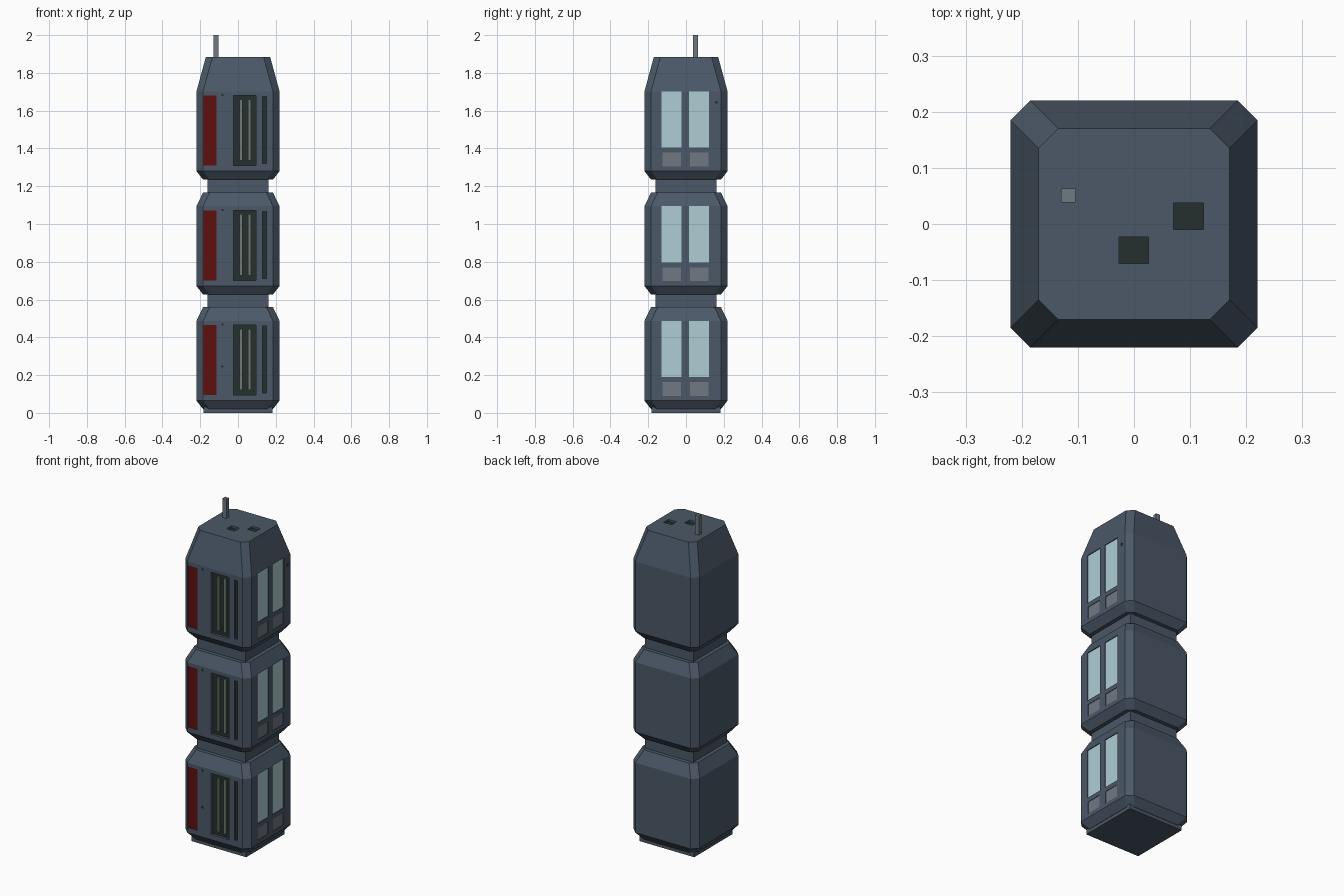
import bpy, bmesh
from mathutils import Vector

cube = bpy.data.objects.get("Cube")
if cube:
    bpy.data.objects.remove(cube, do_unlink=True)


def material(name, rgb):
    m = bpy.data.materials.new(name)
    m.use_nodes = True
    m.diffuse_color = (*rgb, 1)
    m.node_tree.nodes["Principled BSDF"].inputs["Base Color"].default_value = (*rgb, 1)
    return m


SLATE = material("slate", (0.07, 0.098, 0.136))
RED = material("dark red", (0.114, 0.005, 0.005))
DARK = material("dark green", (0.018, 0.03, 0.026))
GLASS = material("pale glass", (0.43, 0.61, 0.665))
GREY = material("grey panel", (0.162, 0.188, 0.223))
STRIP = material("grey green", (0.156, 0.195, 0.171))


def add_object(name, bm, mat):
    bmesh.ops.recalc_face_normals(bm, faces=bm.faces)
    mesh = bpy.data.meshes.new(name)
    bm.to_mesh(mesh)
    bm.free()
    mesh.materials.append(mat)
    ob = bpy.data.objects.new(name, mesh)
    bpy.context.collection.objects.link(ob)
    return ob


def add_box(bm, lo, hi):
    verts = bmesh.ops.create_cube(bm, size=1)["verts"]
    lo, hi = Vector(lo), Vector(hi)
    bmesh.ops.scale(bm, vec=hi - lo, verts=verts)
    bmesh.ops.translate(bm, vec=(lo + hi) / 2, verts=verts)


def box(name, lo, hi, mat):
    bm = bmesh.new()
    add_box(bm, lo, hi)
    return add_object(name, bm, mat)


def loft(name, sections, mat, cut=0.035):
    """Stack chamfered square sections given as (half width, height)."""
    bm = bmesh.new()
    rings = []
    for h, z in sections:
        c = h - cut
        pts = [(c, -h), (h, -c), (h, c), (c, h), (-c, h), (-h, c), (-h, -c), (-c, -h)]
        rings.append([bm.verts.new((x, y, z)) for x, y in pts])
    for a, b in zip(rings, rings[1:]):
        for i in range(8):
            j = (i + 1) % 8
            bm.faces.new((a[i], a[j], b[j], b[i]))
    bm.faces.new(rings[0][::-1])
    bm.faces.new(rings[-1])
    return add_object(name, bm, mat)


H = 0.22  # half width of the tower


def slab(side, a, b, z0, z1, near, far):
    """Box corners on a wall, from depth near to depth far inside it."""
    if side == "front":
        return (a, -H + near, z0), (b, -H + far, z1)
    if side == "side":
        return (H - far, a, z0), (H - near, b, z1)
    return (a, z0, 1.885 - far), (b, z1, 1.885 - near)  # roof: z0, z1 are y


# Recessed details: name, wall, span, height above floor level, depth, colour
DETAILS = [
    ("red_panel", "front", -0.183, -0.115, 0.095, 0.465, 0.008, RED),
    ("vent_panel", "front", -0.025, 0.095, 0.095, 0.465, 0.018, DARK),
    ("slot", "front", 0.13, 0.15, 0.105, 0.46, 0.012, DARK),
    ("socket", "front", -0.088, -0.078, 0.462, 0.472, 0.008, DARK),
]
for y0, y1 in ((-0.13, -0.023), (0.017, 0.123)):
    DETAILS.append(("window", "side", y0, y1, 0.19, 0.487, 0.008, GLASS))
    DETAILS.append(("lower_panel", "side", y0 + 0.005, y1 - 0.003, 0.09, 0.163, 0.006, GREY))


def carve(body, details, base):
    """Cut a pocket for each detail and lay a coloured plate in it."""
    bm = bmesh.new()
    for name, side, a, b, z0, z1, depth, mat in details:
        dz = 0 if side == "roof" else base
        add_box(bm, *slab(side, a, b, z0 + dz, z1 + dz, -0.02, depth))
        box(name, *slab(side, a, b, z0 + dz, z1 + dz, depth - 0.003, depth + 0.003), mat)
    cutter = add_object("cutter", bm, SLATE)
    mod = body.modifiers.new("pockets", "BOOLEAN")
    mod.operation = "DIFFERENCE"
    mod.solver = "EXACT"
    mod.object = cutter
    graph = bpy.context.evaluated_depsgraph_get()
    mesh = bpy.data.meshes.new_from_object(body.evaluated_get(graph))
    body.modifiers.clear()
    body.data = mesh
    bpy.data.objects.remove(cutter, do_unlink=True)


# Three stacked storeys
for n, base in enumerate((0, 0.607, 1.215)):
    details = list(DETAILS)
    top = [(0.185, base + 0.56)]
    if n == 0:
        details.append(("lock", "front", -0.089, -0.077, 0.24, 0.252, 0.008, DARK))
    if n == 2:
        top = [(0.17, 1.885)]
        details += [
            ("side_socket", "side", 0.153, 0.167, 0.422, 0.436, 0.008, DARK),
            ("roof_vent", "roof", 0.07, 0.124, -0.01, 0.037, 0.015, DARK),
            ("roof_vent", "roof", -0.027, 0.026, -0.07, -0.023, 0.015, DARK),
        ]
    storey = loft("storey", [(0.185, base + 0.02), (H, base + 0.065), (H, base + 0.487)] + top, SLATE)
    carve(storey, details, base)
    # Light bars inside the vent
    for x in (0.017, 0.062):
        box("vent_bar", *slab("front", x - 0.008, x + 0.008, base + 0.12, base + 0.445, 0.005, 0.018), STRIP)

# Necks between storeys, and the foot
for z in (0.55, 1.155):
    box("neck", (-0.162, -0.162, z), (0.162, 0.162, z + 0.09), SLATE)
box("foot", (-0.183, -0.183, 0), (0.183, 0.183, 0.03), SLATE)

# Roof mast
box("mast", (-0.13, 0.038, 1.87), (-0.104, 0.063, 2.0), GREY)
